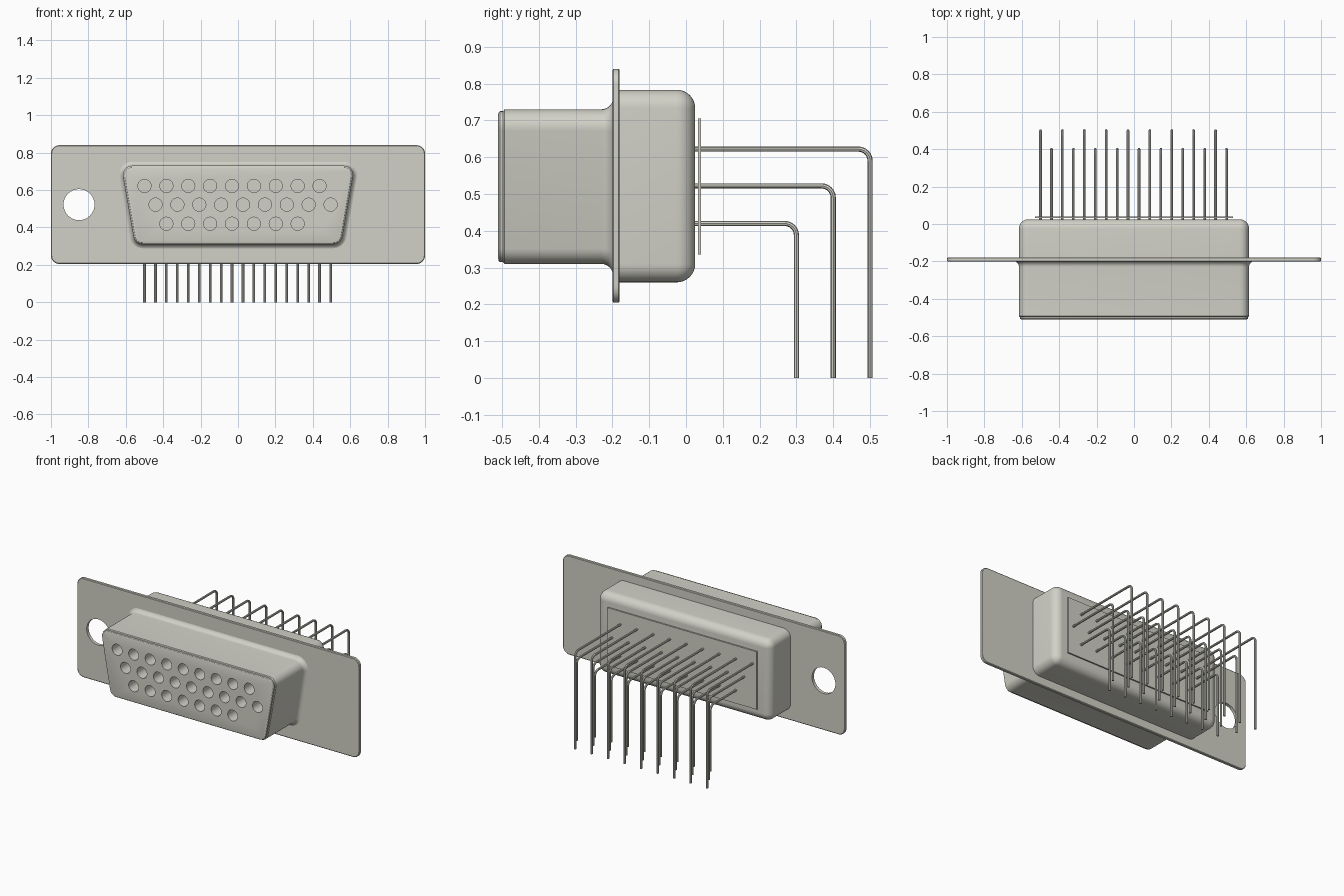
import bpy, bmesh, math

if "Cube" in bpy.data.objects:
    bpy.data.objects.remove(bpy.data.objects["Cube"], do_unlink=True)

# One warm grey metal for every part
metal = bpy.data.materials.new("warm grey metal")
metal.use_nodes = True
COLOUR = (0.645, 0.638, 0.572, 1)
metal.diffuse_color = COLOUR
metal.node_tree.nodes["Principled BSDF"].inputs["Base Color"].default_value = COLOUR


def select(ob):
    bpy.ops.object.select_all(action='DESELECT')
    ob.select_set(True)
    bpy.context.view_layer.objects.active = ob


def smooth(ob):
    select(ob)
    bpy.ops.object.shade_smooth_by_angle(angle=math.radians(30))


def add_mesh(name, bm):
    bmesh.ops.recalc_face_normals(bm, faces=bm.faces[:])
    me = bpy.data.meshes.new(name)
    bm.to_mesh(me)
    bm.free()
    me.materials.append(metal)
    ob = bpy.data.objects.new(name, me)
    bpy.context.collection.objects.link(ob)
    return ob


def loft(name, top, bottom, slant, rings, steps=8):
    """Rounded outline around corner centres (half x, z), lofted through (y, radius) rings."""
    (tx, tz), (bx, bz) = top, bottom
    corners = [(tx, tz, -slant, 90), (-tx, tz, 90, 180 + slant),
               (-bx, bz, 180 + slant, 270), (bx, bz, 270, 360 - slant)]
    bm = bmesh.new()
    loops = []
    for y, r in rings:
        loop = []
        for cx, cz, a0, a1 in corners:
            for i in range(steps + 1):
                a = math.radians(a0 + (a1 - a0) * i / steps)
                loop.append(bm.verts.new((cx + r * math.cos(a), y, cz + r * math.sin(a))))
        loops.append(loop)
    n = len(loops[0])
    for a, b in zip(loops, loops[1:]):
        for i in range(n):
            j = (i + 1) % n
            bm.faces.new((a[i], a[j], b[j], b[i]))
    bm.faces.new(loops[0])
    bm.faces.new(loops[-1])
    return add_mesh(name, bm)


def drill(ob, centres, radius, y0, y1):
    """Cut round holes along y at the (x, z) centres."""
    bm = bmesh.new()
    for x, z in centres:
        new = bmesh.ops.create_cone(bm, cap_ends=True, segments=32, radius1=radius,
                                    radius2=radius, depth=y1 - y0)["verts"]
        for v in new:
            v.co = (x + v.co.x, (y0 + y1) / 2 + v.co.z, z + v.co.y)
    cutter = add_mesh("hole_cutter", bm)
    cutter.hide_render = True
    mod = ob.modifiers.new("holes", 'BOOLEAN')
    mod.operation = 'DIFFERENCE'
    mod.solver = 'EXACT'
    mod.object = cutter
    select(ob)
    bpy.ops.object.modifier_apply(modifier=mod.name)
    bpy.data.objects.remove(cutter, do_unlink=True)


# Contact rows: first x, count, z, y reach of the pins
PITCH = 0.117
ROWS = {"top": (-0.5, 9, 0.622, 0.5),
        "middle": (-0.441, 9, 0.522, 0.4),
        "bottom": (-0.383, 8, 0.42, 0.3)}

# Mounting flange with two screw holes
flange = loft("mounting_flange", (0.955, 0.795), (0.955, 0.25), 0,
              [(-0.2, 0.041), (-0.197, 0.045), (-0.183, 0.045), (-0.18, 0.041)])
drill(flange, [(-0.85, 0.522), (0.85, 0.522)], 0.083, -0.3, -0.1)
smooth(flange)

# Front shell: tapered outline, flared root and a stepped front lip
flare = [(-0.23 + 0.032 * math.sin(t), 0.05 + 0.032 * (1 - math.cos(t)))
         for t in [math.pi / 2 * i / 8 for i in range(8, -1, -1)]]
shell = loft("front_shell", (0.565, 0.68), (0.509, 0.36), 10,
             flare + [(-0.493, 0.05), (-0.495, 0.047), (-0.497, 0.045),
                      (-0.505, 0.045), (-0.5085, 0.042), (-0.51, 0.037)])
drill(shell, [(x0 + PITCH * i, z) for x0, n, z, _ in ROWS.values() for i in range(n)],
      0.035, -0.6, -0.41)
smooth(shell)

# Back shell with rounded rear edges
R = 0.05
back = loft("back_shell", (0.565, 0.733), (0.565, 0.31), 0,
            [(-0.185, R)] + [(-0.025 + R * math.sin(t), max(R * math.cos(t), 0.001))
                             for t in [math.pi / 2 * i / 8 for i in range(9)]])
smooth(back)

# Thin rear panel that the pins pass through
bm = bmesh.new()
bmesh.ops.create_cube(bm, size=1)
for v in bm.verts:
    v.co = (v.co.x * 1.06, 0.0365 + v.co.y * 0.009, 0.52 + v.co.z * 0.37)
add_mesh("rear_panel", bm)

# Right-angle pins, one object per row
BEND, PIN = 0.032, 0.007
for row, (x0, n, z, reach) in ROWS.items():
    cu = bpy.data.curves.new(row + "_pins", 'CURVE')
    cu.dimensions = '3D'
    cu.bevel_depth = PIN
    cu.bevel_resolution = 2
    cu.use_fill_caps = True
    arc = [(reach - BEND + BEND * math.sin(t), z - BEND + BEND * math.cos(t))
           for t in [math.pi / 2 * i / 6 for i in range(7)]]
    path = [(0.0, z)] + arc + [(reach, 0.0)]
    for i in range(n):
        sp = cu.splines.new('POLY')
        sp.points.add(len(path) - 1)
        for p, (y, pz) in zip(sp.points, path):
            p.co = (x0 + PITCH * i, y, pz, 1)
    cu.materials.append(metal)
    ob = bpy.data.objects.new(row + "_pins", cu)
    bpy.context.collection.objects.link(ob)
    select(ob)
    bpy.ops.object.convert(target='MESH')
    smooth(bpy.context.view_layer.objects.active)
